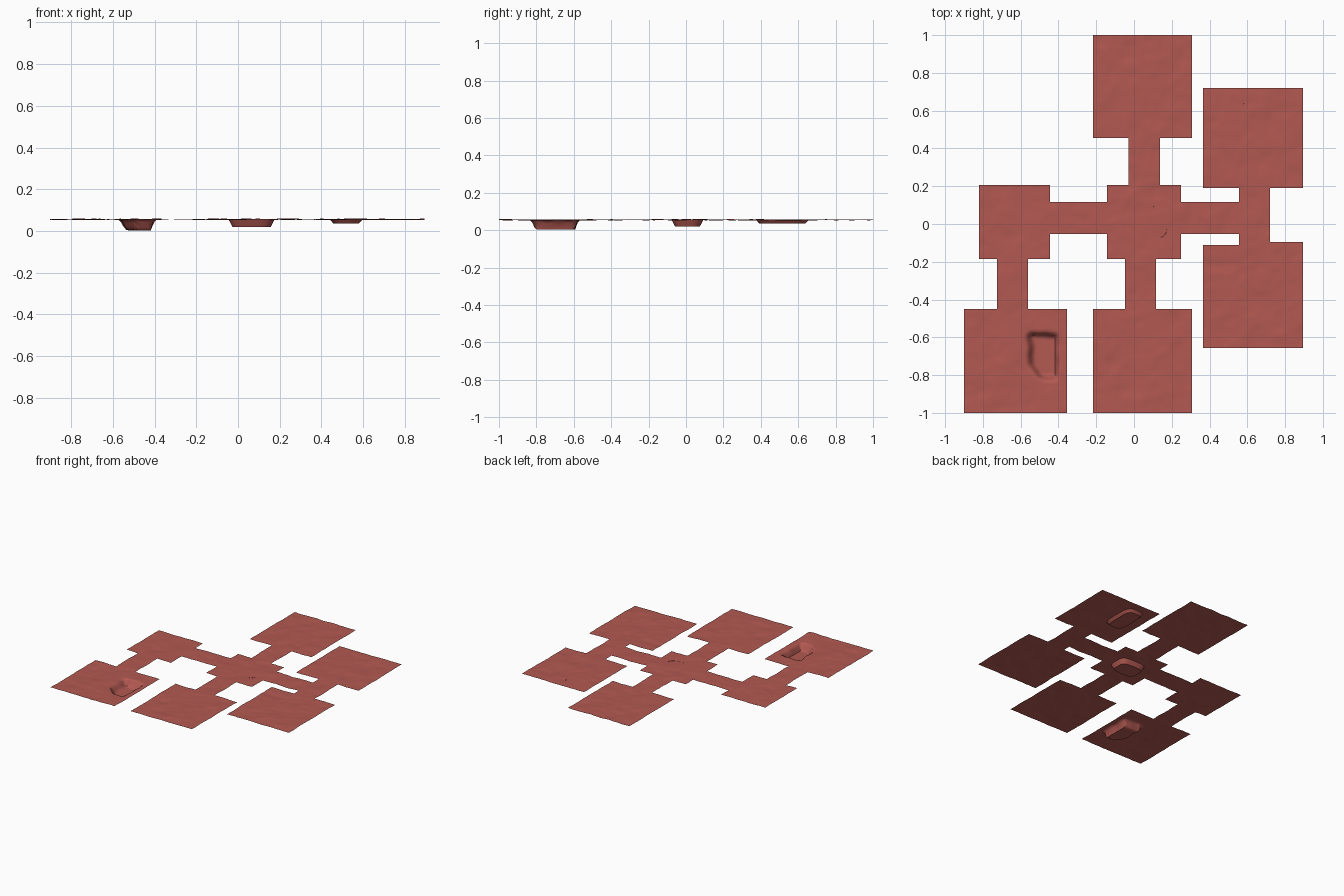
import bpy, bmesh, math
from mathutils import Vector, noise

if "Cube" in bpy.data.objects:
    bpy.data.objects.remove(bpy.data.objects["Cube"])

FLOOR_Z = 0.056
STEP = 0.013

clay = bpy.data.materials.new("red_clay")
clay.diffuse_color = (0.45, 0.10, 0.083, 1)
clay.use_nodes = True
clay.node_tree.nodes["Principled BSDF"].inputs["Base Color"].default_value = clay.diffuse_color

# Rooms, then corridors: x0, x1, y0, y1
AREAS = [
    (-0.217, 0.307, 0.455, 1.0), (0.365, 0.895, 0.19, 0.72),
    (0.365, 0.895, -0.656, -0.11), (-0.143, 0.25, -0.185, 0.206),
    (-0.82, -0.444, -0.185, 0.206), (-0.90, -0.354, -1.0, -0.45),
    (-0.217, 0.307, -1.0, -0.45),
    (-0.03, 0.138, 0.206, 0.455), (-0.048, 0.116, -0.45, -0.185),
    (-0.725, -0.56, -0.45, -0.185), (-0.444, -0.143, -0.053, 0.116),
    (0.25, 0.556, -0.053, 0.116), (0.556, 0.72, -0.11, 0.19),
    (0.72, 0.895, -0.11, -0.095),
]


def ticks(values):
    """Breakpoints filled in so that no gap is wider than STEP."""
    vals = sorted(set(values))
    out = []
    for a, b in zip(vals, vals[1:]):
        n = max(1, math.ceil((b - a) / STEP))
        out += [a + (b - a) * i / n for i in range(n)]
    return out + [vals[-1]]


def smooth(t):
    t = min(1, max(0, t))
    return t * t * (3 - 2 * t)


def height(x, y):
    # gentle ground bumps
    h = FLOOR_Z + 0.004 * noise.noise(Vector((x * 9, y * 9, 2.3)))
    h += 0.002 * noise.noise(Vector((x * 21, y * 21, 7.1)))
    # irregular pit: sloping left wall, steep right wall
    w = 0.012 * noise.noise(Vector((x * 14, y * 14, 5.0)))
    left, right = x + 0.57 + w, -0.402 - x + w * 0.5
    low, high = y + 0.83 + w, -0.575 - y + w
    if y < -0.74:
        left -= (-0.74 - y) * 0.7
    k = (smooth(left / 0.045) * smooth(right / 0.016)
         * smooth(low / 0.03) * smooth(high / 0.025))
    return h * (1 - k) + 0.003 * k


def finish(name, bm, angle=60):
    mesh = bpy.data.meshes.new(name)
    bm.to_mesh(mesh)
    bm.free()
    mesh.materials.append(clay)
    obj = bpy.data.objects.new(name, mesh)
    bpy.context.collection.objects.link(obj)
    bpy.ops.object.select_all(action='DESELECT')
    obj.select_set(True)
    bpy.context.view_layer.objects.active = obj
    bpy.ops.object.shade_smooth_by_angle(angle=math.radians(angle))


# Cave floor: one thin sheet with an open pit
xs = ticks([v for a in AREAS for v in a[:2]])
ys = ticks([v for a in AREAS for v in a[2:]])
bm = bmesh.new()
verts = {}


def vert(i, j):
    if (i, j) not in verts:
        verts[i, j] = bm.verts.new((xs[i], ys[j], height(xs[i], ys[j])))
    return verts[i, j]


for i in range(len(xs) - 1):
    for j in range(len(ys) - 1):
        cx, cy = (xs[i] + xs[i + 1]) / 2, (ys[j] + ys[j + 1]) / 2
        if any(a < cx < b and c < cy < d for a, b, c, d in AREAS):
            bm.faces.new([vert(i, j), vert(i + 1, j),
                          vert(i + 1, j + 1), vert(i, j + 1)])
finish("cave_floor", bm)


# Covered shallow basins hanging under the floor
def basin(name, x0, x1, y0, y1, bottom, taper):
    bm = bmesh.new()
    n = 32
    rings = []
    for z, inset in ((FLOOR_Z - 0.001, 0), (bottom, taper)):
        ring = []
        for k in range(n):
            t = 2 * math.pi * k / n
            c, s = math.cos(t), math.sin(t)
            u = math.copysign(abs(c) ** 0.5, c)
            v = math.copysign(abs(s) ** 0.5, s)
            ring.append(bm.verts.new(((x0 + x1) / 2 + u * ((x1 - x0) / 2 - inset),
                                      (y0 + y1) / 2 + v * ((y1 - y0) / 2 - inset), z)))
        rings.append(ring)
    top, low = rings
    for k in range(n):
        m = (k + 1) % n
        bm.faces.new([top[k], low[k], low[m], top[m]])
    bm.faces.new(low[::-1])
    bmesh.ops.recalc_face_normals(bm, faces=bm.faces)
    finish(name, bm, 30)


basin("central_basin", -0.045, 0.175, -0.077, 0.092, 0.02, 0.018)
basin("side_basin", 0.44, 0.597, 0.375, 0.655, 0.035, 0.018)
